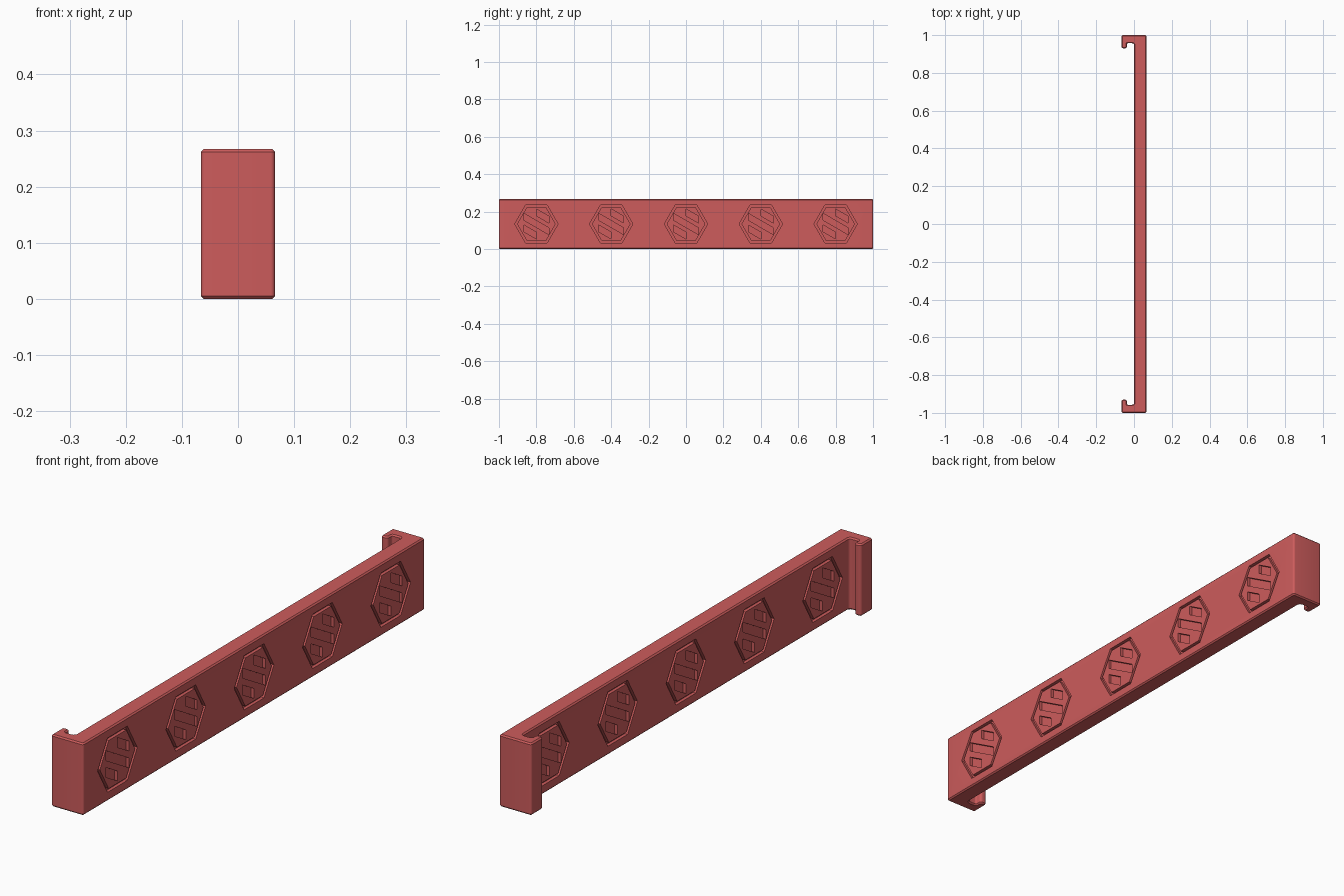
import bpy, bmesh, math
from mathutils import Vector

if "Cube" in bpy.data.objects:
    bpy.data.objects.remove(bpy.data.objects["Cube"])

HEIGHT = 0.267
MID_Z = HEIGHT / 2
CHAMFER = 0.005
DEPTH = 0.012          # depth of the engraved pattern
BAR_FRONT, BAR_BACK = 0.066, 0.0

red = bpy.data.materials.new("muted red")
red.diffuse_color = (0.61, 0.107, 0.107, 1)
red.use_nodes = True
red.node_tree.nodes["Principled BSDF"].inputs["Base Color"].default_value = red.diffuse_color


def link(name, bm):
    bmesh.ops.recalc_face_normals(bm, faces=bm.faces)
    mesh = bpy.data.meshes.new(name)
    bm.to_mesh(mesh)
    bm.free()
    mesh.materials.append(red)
    obj = bpy.data.objects.new(name, mesh)
    bpy.context.collection.objects.link(obj)
    return obj


def rounded(corners, steps=5):
    """Outline from (x, y, radius) corners, each rounded by an arc."""
    out = []
    n = len(corners)
    for i, (x, y, r) in enumerate(corners):
        p = Vector((x, y))
        a = (Vector(corners[i - 1][:2]) - p).normalized()
        b = (Vector(corners[(i + 1) % n][:2]) - p).normalized()
        centre = p + (a + b) * r          # all corners are right angles
        for k in range(steps + 1):
            t = math.pi / 2 * k / steps
            out.append(centre - b * r * math.cos(t) - a * r * math.sin(t))
    return out


def prism(bm, points, vector):
    face = bm.faces.new([bm.verts.new(p) for p in points])
    top = bmesh.ops.extrude_face_region(bm, geom=[face])["geom"]
    bmesh.ops.translate(bm, vec=vector,
                        verts=[v for v in top if isinstance(v, bmesh.types.BMVert)])


# Bar with a hook at each end: half the outline, then its mirror image
half = [(0.066, 1.0, 0.008), (-0.066, 1.0, 0.008), (-0.066, 0.93, 0.010),
        (-0.038, 0.93, 0.010), (-0.038, 0.957, 0.006), (0.0, 0.957, 0.010)]
corners = half + [(x, -y, r) for x, y, r in reversed(half)]
bm = bmesh.new()
prism(bm, [(p.x, p.y, 0) for p in rounded(corners)], (0, 0, HEIGHT))
rims = [e for e in bm.edges if abs(e.verts[0].co.z - e.verts[1].co.z) < 1e-6]
bmesh.ops.bevel(bm, geom=rims, offset=CHAMFER, segments=1, affect='EDGES')
bar = link("hooked_bar", bm)

# Pattern of hexagonal grooves and slanted slots, engraved on both faces
slope = math.tan(math.radians(30))
slots = [(-0.067, 0.067, 0.0), (0.0, 0.067, 0.062), (-0.067, 0.0, -0.062)]
cutter = bmesh.new()
for side in (1, -1):
    face_x = BAR_FRONT if side > 0 else BAR_BACK
    start, travel = face_x + side * 0.01, (-side * (DEPTH + 0.01), 0, 0)
    for i in range(5):
        cy = (i - 2) * 0.4

        def point(u, w):
            return (start, cy + side * u, MID_Z + w)

        for u0, u1, w in slots:
            prism(cutter, [point(u0, w - slope * u0 - 0.018), point(u1, w - slope * u1 - 0.018),
                           point(u1, w - slope * u1 + 0.018), point(u0, w - slope * u0 + 0.018)],
                  travel)
        # Hexagonal ring between two radii, pointing along the bar
        rings = [[cutter.verts.new(point(r * math.cos(k * math.pi / 3), r * math.sin(k * math.pi / 3)))
                  for k in range(6)] for r in (0.116, 0.103)]
        outer, inner = rings
        faces = [cutter.faces.new((outer[k], outer[(k + 1) % 6], inner[(k + 1) % 6], inner[k]))
                 for k in range(6)]
        top = bmesh.ops.extrude_face_region(cutter, geom=faces)["geom"]
        bmesh.ops.translate(cutter, vec=travel,
                            verts=[v for v in top if isinstance(v, bmesh.types.BMVert)])
pattern = link("pattern_cutter", cutter)

cut = bar.modifiers.new("engraving", 'BOOLEAN')
cut.operation = 'DIFFERENCE'
cut.solver = 'EXACT'
cut.object = pattern
bpy.context.view_layer.objects.active = bar
bar.select_set(True)
bpy.ops.object.modifier_apply(modifier=cut.name)
bpy.data.objects.remove(pattern)
bpy.ops.object.shade_smooth_by_angle(angle=math.radians(30))
